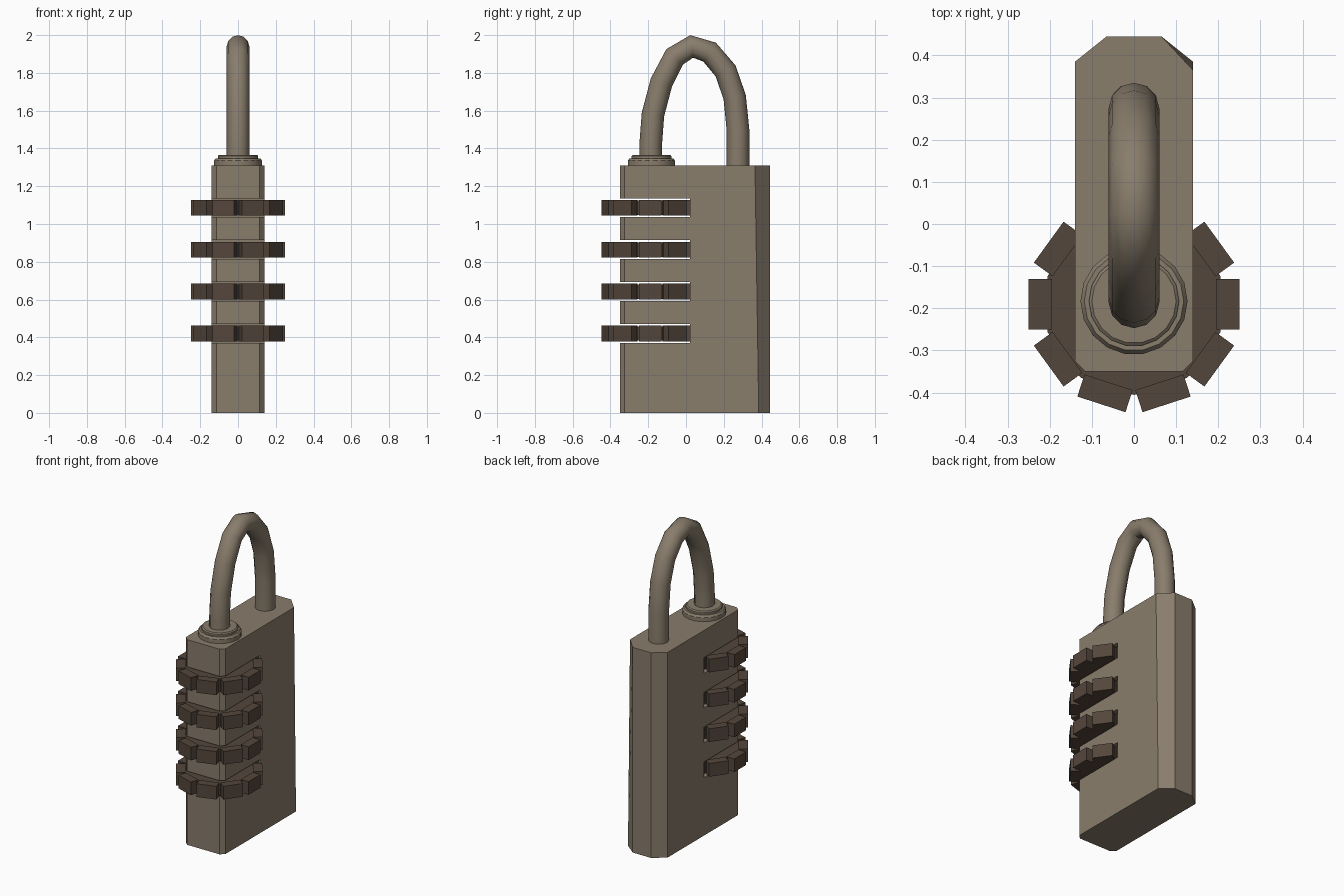
import bpy, bmesh, math
from mathutils import Matrix, Vector

cube = bpy.data.objects.get("Cube")
if cube:
    bpy.data.objects.remove(cube, do_unlink=True)


def material(name, rgb):
    m = bpy.data.materials.new(name)
    m.use_nodes = True
    m.diffuse_color = (*rgb, 1)
    m.node_tree.nodes["Principled BSDF"].inputs["Base Color"].default_value = (*rgb, 1)
    return m


taupe = material("taupe metal", (0.25, 0.205, 0.15))
brown = material("dark brown", (0.088, 0.061, 0.044))


def finish(bm, name, mat):
    bmesh.ops.recalc_face_normals(bm, faces=bm.faces)
    me = bpy.data.meshes.new(name)
    bm.to_mesh(me)
    bm.free()
    me.materials.append(mat)
    ob = bpy.data.objects.new(name, me)
    bpy.context.collection.objects.link(ob)
    return ob


def activate(ob):
    bpy.ops.object.select_all(action="DESELECT")
    ob.select_set(True)
    bpy.context.view_layer.objects.active = ob


def prism(bm, outline, z0, z1):
    low = [bm.verts.new((x, y, z0)) for x, y in outline]
    high = [bm.verts.new((x, y, z1)) for x, y in outline]
    n = len(outline)
    bm.faces.new(low[::-1])
    bm.faces.new(high)
    for i in range(n):
        j = (i + 1) % n
        bm.faces.new((low[i], low[j], high[j], high[i]))
    return high


def box(bm, size, matrix):
    scale = Matrix.Diagonal((*size, 1))
    bmesh.ops.create_cube(bm, size=1, matrix=matrix @ scale)


DIAL_Y = -0.19
DIAL_Z = [0.42 + 0.222 * i for i in range(4)]

# Body: chamfered slab, one rear chamfer widening towards the top
half = [(0.115, -0.35), (0.14, -0.325), (0.14, 0.385), (0.065, 0.445)]
bm = bmesh.new()
top = prism(bm, half + [(-x, y) for x, y in reversed(half)], 0.0, 1.31)
top[2].co.y = 0.365
body = finish(bm, "body", taupe)

# Slots for the dials
bm = bmesh.new()
for z in DIAL_Z:
    box(bm, (0.6, 0.62, 0.1), Matrix.Translation((0, -0.29, z)))
cutter = finish(bm, "slot_cutter", taupe)
cutter.hide_render = True
mod = body.modifiers.new("slots", "BOOLEAN")
mod.operation = "DIFFERENCE"
mod.solver = "EXACT"
mod.object = cutter
activate(body)
bpy.ops.object.modifier_apply(modifier=mod.name)
bpy.data.objects.remove(cutter, do_unlink=True)

# Number dials: ten-sided discs with a raised block on each side
APOTHEM, OUTER = 0.205, 0.25
SECTOR = math.tau / 10
for i, z in enumerate(DIAL_Z):
    bm = bmesh.new()
    r = APOTHEM / math.cos(SECTOR / 2)
    disc = [(r * math.cos((k + 0.5) * SECTOR), DIAL_Y + r * math.sin((k + 0.5) * SECTOR))
            for k in range(10)]
    prism(bm, disc, z - 0.038, z + 0.038)
    for k in range(10):
        m = (Matrix.Translation((0, DIAL_Y, z)) @ Matrix.Rotation(k * SECTOR, 4, "Z")
             @ Matrix.Translation(((APOTHEM + OUTER) / 2 - 0.005, 0, 0)))
        box(bm, (OUTER - APOTHEM + 0.01, 0.12, 0.084), m)
    finish(bm, f"dial_{i + 1}", brown)

# Collar around the front shackle leg: stepped turned profile
profile = [(0.127, 1.3), (0.127, 1.335), (0.118, 1.348), (0.107, 1.348),
           (0.107, 1.36), (0.1, 1.366), (0.0, 1.366)]
bm = bmesh.new()
verts = [bm.verts.new((radius, 0, z)) for radius, z in profile]
edges = [bm.edges.new(pair) for pair in zip(verts, verts[1:])]
bmesh.ops.spin(bm, geom=verts + edges, cent=(0, 0, 0), axis=(0, 0, 1),
               angle=math.tau, steps=18, use_duplicate=False)
bmesh.ops.remove_doubles(bm, verts=bm.verts, dist=0.0005)
bmesh.ops.translate(bm, verts=bm.verts, vec=Vector((0, -0.183, 0)))
collar = finish(bm, "shackle_collar", taupe)
activate(collar)
bpy.ops.object.shade_smooth_by_angle(angle=math.radians(30))

# Shackle: round bar swept along an arch
path = [(-0.187, 1.28), (-0.187, 1.42), (-0.175, 1.58), (-0.13, 1.75), (-0.06, 1.885),
        (0.03, 1.94), (0.125, 1.91), (0.21, 1.81), (0.258, 1.67), (0.275, 1.5), (0.275, 1.28)]
curve = bpy.data.curves.new("shackle", "CURVE")
curve.dimensions = "3D"
curve.bevel_depth = 0.06
curve.bevel_resolution = 4
curve.use_fill_caps = True
spline = curve.splines.new("POLY")
spline.points.add(len(path) - 1)
for p, (y, z) in zip(spline.points, path):
    p.co = (0, y, z, 1)
curve.materials.append(taupe)
shackle = bpy.data.objects.new("shackle", curve)
bpy.context.collection.objects.link(shackle)
activate(shackle)
bpy.ops.object.convert(target="MESH")
bpy.ops.object.shade_smooth_by_angle(angle=math.radians(50))
